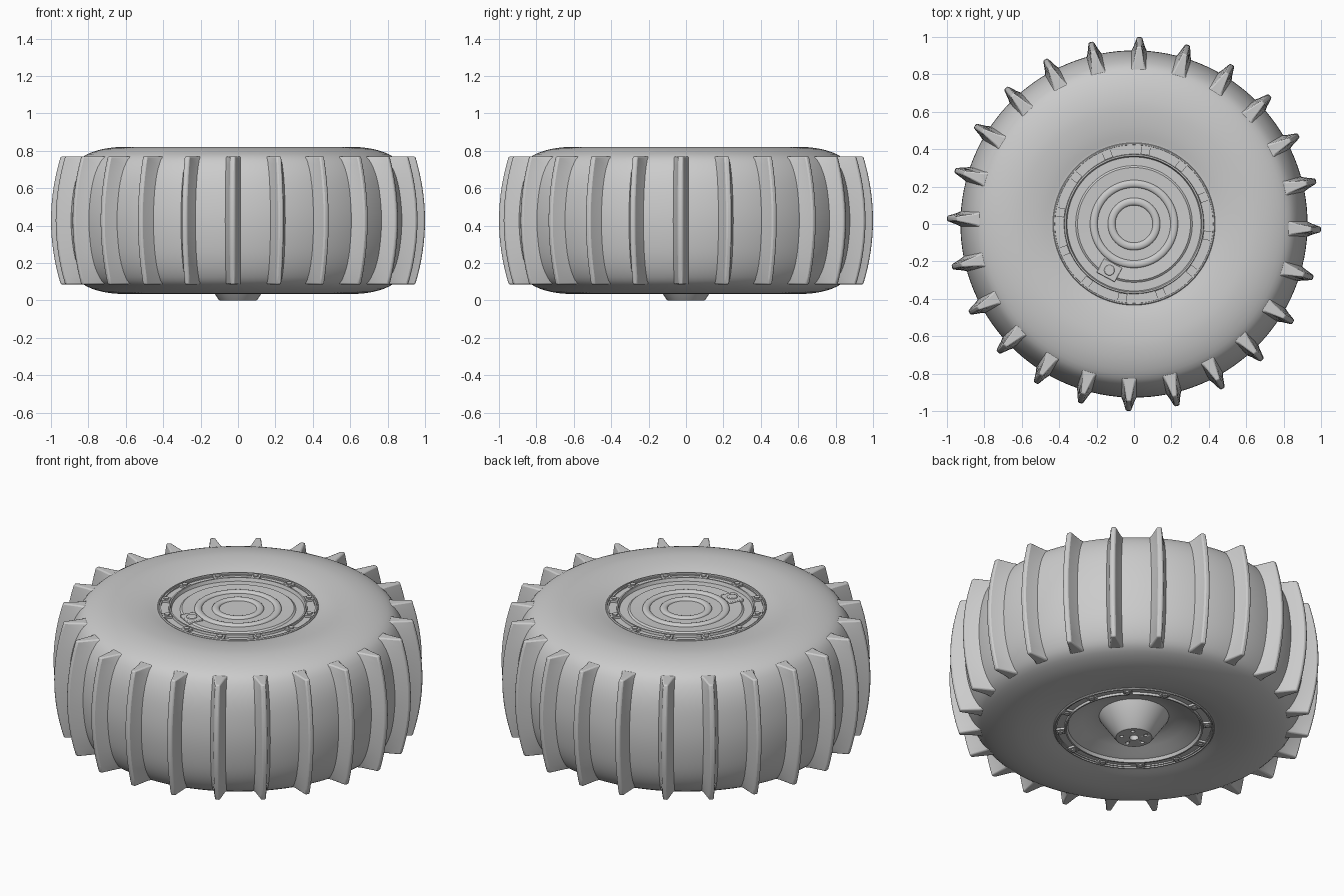
import bpy, bmesh
from math import sin, cos, pi, radians
from mathutils import Matrix, Vector

if "Cube" in bpy.data.objects:
    bpy.data.objects.remove(bpy.data.objects["Cube"])


def make_object(name, bm, angle=35):
    bmesh.ops.remove_doubles(bm, verts=bm.verts, dist=1e-5)
    bmesh.ops.recalc_face_normals(bm, faces=bm.faces)
    me = bpy.data.meshes.new(name)
    bm.to_mesh(me)
    bm.free()
    ob = bpy.data.objects.new(name, me)
    bpy.context.collection.objects.link(ob)
    bpy.ops.object.select_all(action='DESELECT')
    ob.select_set(True)
    bpy.context.view_layer.objects.active = ob
    bpy.ops.object.shade_smooth_by_angle(angle=radians(angle))
    return ob


def lathe(name, profile, segs=96, closed=False, angle=35):
    bm = bmesh.new()
    rows = [[bm.verts.new((r * cos(2 * pi * i / segs), r * sin(2 * pi * i / segs), z))
             for i in range(segs)] for r, z in profile]
    if closed:
        rows.append(rows[0])
    for a, b in zip(rows, rows[1:]):
        for i in range(segs):
            j = (i + 1) % segs
            bm.faces.new((a[i], a[j], b[j], b[i]))
    return make_object(name, bm, angle)


def smooth_path(pts, n=3):
    # Catmull-Rom subdivision of a profile
    v = [Vector(p) for p in pts]
    v = [v[0]] + v + [v[-1]]
    out = []
    for i in range(1, len(v) - 2):
        a, b, c, d = v[i - 1:i + 3]
        for k in range(n):
            t = k / n
            out.append(0.5 * (2 * b + (c - a) * t + (2 * a - 5 * b + 4 * c - d) * t * t
                              + (3 * b - a - 3 * c + d) * t ** 3))
    out.append(v[-1])
    return [tuple(p) for p in out]


def add_box(bm, size, mat):
    bmesh.ops.create_cube(bm, size=1, matrix=mat @ Matrix.Diagonal((*size, 1)))


def add_cyl(bm, r, h, mat, segs=16):
    bmesh.ops.create_cone(bm, cap_ends=True, segments=segs, radius1=r, radius2=r,
                          depth=h, matrix=mat)


def polar(r, deg, z):
    return Matrix.Rotation(radians(deg), 4, 'Z') @ Matrix.Translation((r, 0, z))


# tire carcass: upper half profile mirrored about the middle plane
MID = 0.428
half = [(0.432, 0.795), (0.50, 0.810), (0.58, 0.819), (0.66, 0.819), (0.75, 0.803),
        (0.83, 0.768), (0.875, 0.71), (0.905, 0.63), (0.922, 0.53), (0.928, MID)]
tire_path = smooth_path(half + [(r, 2 * MID - z) for r, z in reversed(half[:-1])])
lathe("tire", tire_path + [(0.415, 0.06), (0.415, 0.795)], 128, closed=True)


def tire_radius(z):
    h = MID + abs(z - MID)
    for (r0, z0), (r1, z1) in zip(half[4:], half[5:]):
        if z1 <= h <= z0:
            return r0 + (r1 - r0) * (z0 - h) / (z0 - z1)
    return 0.83


# paddles: 24 tapered ribs with flared roots across the tread
bm = bmesh.new()
STATIONS, HALF_H = 16, 0.342
for k in range(24):
    rot = Matrix.Rotation(radians(15 * k - 1.7), 4, 'Z')
    rings = []
    for i in range(STATIONS + 1):
        u = 2 * i / STATIONS - 1
        z = MID + HALF_H * u
        rb, tip = tire_radius(z), 1.0 - 0.052 * u * u
        side = [(rb - 0.05, 0.062), (rb - 0.012, 0.046), (rb + 0.02, 0.031), (tip, 0.013)]
        sec = side + [(r, -w) for r, w in reversed(side)]
        rings.append([bm.verts.new(rot @ Vector((r, w, z))) for r, w in sec])
    for a, b in zip(rings, rings[1:]):
        for i in range(8):
            j = (i + 1) % 8
            bm.faces.new((a[i], a[j], b[j], b[i]))
    bm.faces.new(rings[0])
    bm.faces.new(rings[-1])
paddles = make_object("tread_paddles", bm)
bev = paddles.modifiers.new("soft_edges", 'BEVEL')
bev.width, bev.segments, bev.limit_method, bev.angle_limit = 0.007, 2, 'ANGLE', radians(50)

# outer wheel face: clamp ring channel and dish with raised beads
def bead(r, z, w=0.02, h=0.012):
    return [(r + w * cos(pi * i / 8), z + h * sin(pi * i / 8)) for i in range(9)]

lathe("wheel_face", [(0.425, 0.74), (0.434, 0.75), (0.434, 0.798), (0.430, 0.803), (0.424, 0.803),
                     (0.422, 0.788), (0.374, 0.788), (0.372, 0.801), (0.364, 0.801),
                     (0.358, 0.782), (0.312, 0.782), (0.302, 0.790)]
      + bead(0.215, 0.786) + bead(0.12, 0.786) + [(0.0, 0.786)])

# inner wheel face: clamp ring channel and concave dish
lathe("wheel_back", [(0.425, 0.11), (0.434, 0.10), (0.434, 0.058), (0.430, 0.053), (0.424, 0.053),
                     (0.422, 0.068), (0.374, 0.068), (0.372, 0.055), (0.364, 0.055),
                     (0.356, 0.072), (0.33, 0.082), (0.28, 0.105), (0.23, 0.125),
                     (0.18, 0.135), (0.0, 0.135)])

# clamp ring lugs with hex bolts on both sides
for name, z, s, off in (("outer", 0.793, 1, 21), ("inner", 0.063, -1, 15)):
    bm = bmesh.new()
    for k in range(12):
        a = off + 30 * k
        add_box(bm, (0.046, 0.048, 0.014), polar(0.398, a, z))
        add_cyl(bm, 0.016, 0.014, polar(0.398, a, z + s * 0.007), 6)
    make_object(name + "_ring_bolts", bm)

# valve plate on the outer dish
bm = bmesh.new()
add_box(bm, (0.085, 0.11, 0.016), polar(0.28, 242, 0.788))
add_cyl(bm, 0.028, 0.014, polar(0.28, 242, 0.795), 24)
valve = make_object("valve_plate", bm)
bev = valve.modifiers.new("soft_edges", 'BEVEL')
bev.width, bev.segments, bev.limit_method = 0.004, 2, 'ANGLE'

# hub cone with centre bore and five lug holes
hub = lathe("hub_cone", [(0.025, 0.15), (0.025, 0.0), (0.098, 0.0), (0.103, 0.004),
                         (0.185, 0.125), (0.195, 0.15)], 64, closed=True)
bm = bmesh.new()
for k in range(5):
    add_cyl(bm, 0.011, 0.08, polar(0.068, 45 + 72 * k, 0.0))
cutter = make_object("lug_hole_cutter", bm)
cutter.hide_render = True
boo = hub.modifiers.new("lug_holes", 'BOOLEAN')
boo.operation, boo.object, boo.solver = 'DIFFERENCE', cutter, 'EXACT'
bpy.context.view_layer.objects.active = hub
bpy.ops.object.modifier_apply(modifier=boo.name)
bpy.data.objects.remove(cutter)
